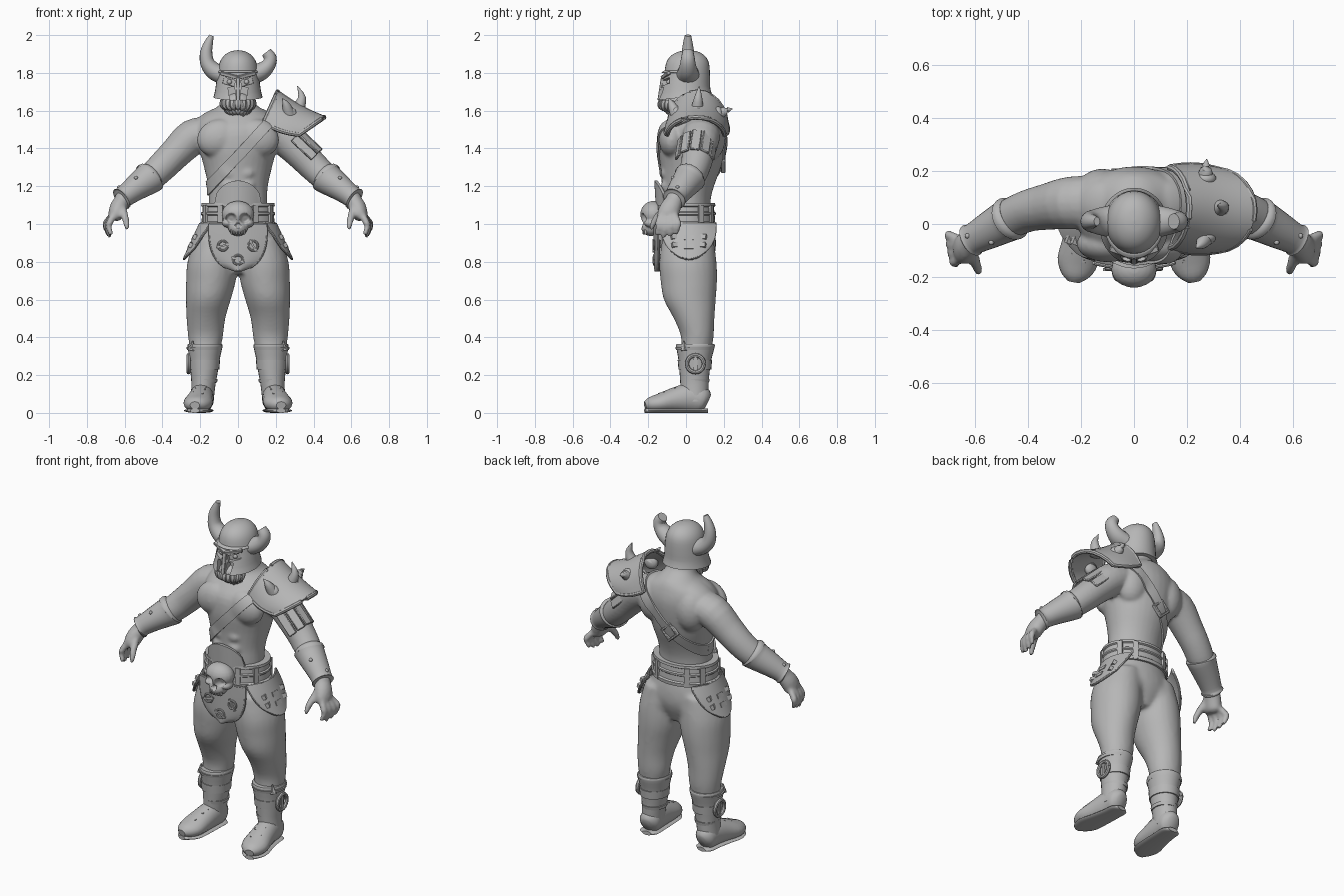
import bpy, bmesh, math, random
from math import sin, cos, pi, sqrt, radians
from mathutils import Vector, Matrix, Euler

cube = bpy.data.objects.get("Cube")
if cube:
    bpy.data.objects.remove(cube, do_unlink=True)
random.seed(4)
SIDES = (-1, 1)

grey = bpy.data.materials.new("plain grey")
grey.use_nodes = True
grey.diffuse_color = (0.47, 0.47, 0.47, 1)
grey.node_tree.nodes["Principled BSDF"].inputs["Base Color"].default_value = grey.diffuse_color


def smooth_path(pts, k):
    p = [Vector(q) for q in pts]
    p = [p[0] * 2 - p[1]] + p + [p[-1] * 2 - p[-2]]
    out = []
    for a, b, c, d in zip(p, p[1:], p[2:], p[3:]):
        for i in range(k):
            t = i / k
            out.append(b + (c - a) * (t / 2) + (a * 2 - b * 5 + c * 4 - d) * (t * t / 2)
                       + (b * 3 - a - c * 3 + d) * (t ** 3 / 2))
    return out + [p[-2]]


def tube(bm, pts, s=1, n=16, hint=(0, 1, 0), flat=False, k=3):
    """Loft of ellipses; each point is x, y, z, side radius, other radius."""
    path = smooth_path(pts, k)
    mids = [Vector((p[0] * s, p[1], p[2])) for p in path]
    rings = []
    for i, (p, c) in enumerate(zip(path, mids)):
        t = (mids[min(i + 1, len(mids) - 1)] - mids[max(i - 1, 0)]).normalized()
        t = Vector((0, 0, 1)) if flat else t
        h = Vector(hint) if abs(t.dot(Vector(hint))) < 0.95 else Vector((1, 0, 0))
        side = h.cross(t).normalized()
        w = t.cross(side)
        a, b = max(p[3], 0.001), max(p[4], 0.001)
        rings.append([bm.verts.new(c + side * a * cos(2 * pi * j / n) + w * b * sin(2 * pi * j / n))
                      for j in range(n)])
    for r, q in zip(rings, rings[1:]):
        for j in range(n):
            bm.faces.new((r[j], r[(j + 1) % n], q[(j + 1) % n], q[j]))
    bm.faces.new(rings[0])
    bm.faces.new(rings[-1])


def ball(bm, loc, size, rot=(0, 0, 0)):
    bmesh.ops.create_uvsphere(bm, u_segments=20, v_segments=12, radius=1,
                              matrix=Matrix.LocRotScale(Vector(loc), Euler(rot), Vector(size)))


def box(bm, loc, size, rot=(0, 0, 0)):
    rot = rot if isinstance(rot, Matrix) else Euler(rot)
    bmesh.ops.create_cube(bm, size=1, matrix=Matrix.LocRotScale(Vector(loc), rot, Vector(size)))


def sheet(bm, f, nu=12, nv=16):
    g = [[bm.verts.new(f(i / nu, 2 * j / nv - 1)) for j in range(nv + 1)] for i in range(nu + 1)]
    for r, q in zip(g, g[1:]):
        for j in range(nv):
            bm.faces.new((r[j], r[j + 1], q[j + 1], q[j]))


def rim(bm, f, r, n=12):
    e = [i / n for i in range(n)]
    par = ([(0, 2 * t - 1) for t in e] + [(t, 1) for t in e]
           + [(1, 1 - 2 * t) for t in e] + [(1 - t, -1) for t in e] + [(0, -1)])
    tube(bm, [(*f(u, v), r, r) for u, v in par], n=8, k=1)


def ring(bm, c, r, thick, axis):
    pts = []
    for i in range(21):
        a, b = r * cos(i * pi / 10), r * sin(i * pi / 10)
        off = (0, a, b) if axis == "x" else (a, 0, b)
        pts.append((*(Vector(c) + Vector(off)), thick, thick))
    tube(bm, pts, n=8, k=1, hint=(1, 0, 0) if axis == "x" else (0, 1, 0))


def make(name, bm, voxel=0, thick=0, bevel=0, cut=None):
    bmesh.ops.recalc_face_normals(bm, faces=bm.faces)
    me = bpy.data.meshes.new(name)
    bm.to_mesh(me)
    bm.free()
    ob = bpy.data.objects.new(name, me)
    bpy.context.collection.objects.link(ob)
    if voxel:
        m = ob.modifiers.new("skin", "REMESH")
        m.mode, m.voxel_size = "VOXEL", voxel
        m = ob.modifiers.new("soften", "SMOOTH")
        m.factor, m.iterations = 0.5, 7
    if thick:
        m = ob.modifiers.new("thick", "SOLIDIFY")
        m.thickness, m.offset = thick, 0
    if cut:
        m = ob.modifiers.new("cut", "BOOLEAN")
        m.object, m.operation = cut, "DIFFERENCE"
        cut.hide_render = True
    if bevel:
        ob.modifiers.new("bevel", "BEVEL").width = bevel
    bpy.context.view_layer.update()
    done = bpy.data.meshes.new_from_object(ob.evaluated_get(bpy.context.evaluated_depsgraph_get()))
    ob.modifiers.clear()
    ob.data = done
    done.materials.clear()
    done.materials.append(grey)
    if cut:
        bpy.data.objects.remove(cut, do_unlink=True)
    bpy.ops.object.select_all(action="DESELECT")
    ob.select_set(True)
    bpy.context.view_layer.objects.active = ob
    bpy.ops.object.shade_smooth_by_angle(angle=radians(40))
    return ob


# Bare upper body with arms and hands
bm = bmesh.new()
tube(bm, [(0, 0, 1.0, .16, .13), (0, 0, 1.12, .155, .13), (0, .01, 1.2, .158, .138), (0, .025, 1.3, .18, .16),
          (0, .03, 1.4, .205, .178), (0, .04, 1.5, .22, .178), (0, .06, 1.57, .19, .145),
          (0, .07, 1.62, .11, .11), (0, .04, 1.67, .08, .08), (0, .02, 1.75, .08, .08)], n=32, flat=True)
for s in SIDES:
    ball(bm, (s * .1, -.075, 1.455), (.12, .07, .1), (0, s * .3, 0))
    ball(bm, (s * .12, .12, 1.46), (.1, .09, .13))
    ball(bm, (s * .12, .08, 1.56), (.12, .09, .05), (0, s * .4, 0))
    for z in (1.2, 1.27, 1.34):
        ball(bm, (s * .045, -.09, z), (.05, .045, .04))
    tube(bm, [(.14, .08, 1.49, .08, .1), (.24, .08, 1.46, .095, .1), (.33, .065, 1.375, .085, .088),
              (.4, .05, 1.305, .08, .08), (.47, .02, 1.24, .073, .075), (.56, -.03, 1.175, .053, .06),
              (.62, -.065, 1.125, .042, .045)], s, n=20)
    tube(bm, [(.6, -.05, 1.14, .042, .042), (.632, -.08, 1.09, .046, .055), (.648, -.1, 1.045, .04, .056),
              (.655, -.105, 1.025, .025, .04)], s)
    for i in range(4):
        y = -.145 + i * .034
        x = .678 + i * .006
        drop = .012 * abs(i - 1.3)
        tube(bm, [(.65, y * .6 - .04, 1.06, .02, .018), (x, y, 1.01, .019, .018),
                  (x + .006, y, .97 + drop, .017, .017), (x - .008, y - .01, .925 + drop, .012, .012)], s, n=10)
    tube(bm, [(.62, -.09, 1.1, .026, .025), (.602, -.14, 1.05, .021, .021), (.592, -.17, 1.01, .018, .018),
              (.587, -.185, .97, .011, .011)], s, n=10)
body = make("bare_upper_body", bm, voxel=.009)

# Trousers
bm = bmesh.new()
tube(bm, [(0, .01, .74, .08, .1), (0, .01, .85, .22, .145), (0, .01, .95, .2, .145), (0, 0, 1.05, .17, .13)],
     n=32, flat=True)
for s in SIDES:
    tube(bm, [(.115, .01, .93, .115, .135), (.135, .01, .8, .133, .152), (.143, .015, .7, .132, .15),
              (.157, .02, .6, .119, .138), (.17, .043, .5, .103, .108), (.172, .06, .4, .092, .086),
              (.176, .05, .3, .075, .08)], s, n=24, flat=True)
    ball(bm, (s * .11, .07, .84), (.11, .085, .1))
make("trousers", bm, voxel=.012)

# Boots: shaft, foot, sole, straps, buckle and laces
bm = bmesh.new()
for s in SIDES:
    tube(bm, [(.19, .045, .06, .06, .07), (.183, .045, .15, .064, .075), (.18, .045, .2, .07, .078),
              (.177, .047, .28, .08, .087), (.175, .05, .35, .092, .102), (.175, .05, .365, .09, .1)],
         s, n=24, flat=True)
    foot = [(.185, .115, .06, .03, .04), (.187, .09, .07, .058, .068), (.19, .03, .08, .062, .08),
            (.2, -.06, .068, .07, .066), (.213, -.14, .052, .077, .05), (.223, -.19, .045, .056, .038),
            (.228, -.217, .04, .026, .02)]
    tube(bm, foot, s, hint=(0, 0, 1))
    tube(bm, [(x, y, .012, a * .98, .012) for x, y, z, a, b in foot], s, hint=(0, 0, 1))
    for z, h, r in ((.17, .01, .067), (.255, .024, .079), (.34, .008, .092)):
        tube(bm, [(.178, .047, z - h, r, r + .008), (.178, .047, z + h, r + .004, r + .012)],
             s, n=24, flat=True, k=1)
    ring(bm, (s * .262, .05, .26), .045, .011, "x")
    box(bm, (s * .256, .05, .26), (.018, .02, .09))
    tube(bm, [(.245, -.01, .33, .02, .02), (.24, -.012, .38, .004, .004)], s, n=6)
    for i in range(4):
        box(bm, (s * (.197 + i * .005), -.05 - i * .028, .13 - i * .011), (.06, .01, .012),
            (.4, s * .1, s * (.25 if i % 2 else -.25)))
make("boots", bm)

# Bracers
bm = bmesh.new()
for s in SIDES:
    tube(bm, [(.455, .028, 1.256, .074, .075), (.466, .021, 1.247, .088, .086), (.478, .014, 1.236, .083, .082),
              (.55, -.025, 1.185, .067, .07), (.605, -.055, 1.143, .057, .06), (.617, -.062, 1.133, .063, .064),
              (.622, -.065, 1.13, .045, .045)], s, n=24)
    for x, y, z in ((.55, .01, 1.262), (.63, -.045, 1.195), (.54, -.07, 1.245)):
        ball(bm, (s * x, y, z), (.01, .01, .01))
make("bracers", bm)

# Helmet with eye slits, nose guard and brow plates
bm = bmesh.new()
for s in SIDES:
    box(bm, (s * .053, -.125, 1.752), (.07, .07, .032), (0, -s * .25, s * .25))
    box(bm, (s * .028, -.14, 1.67), (.034, .09, .11), (0, s * .15, 0))
cutter = make("helmet_cutter", bm)
bm = bmesh.new()
tube(bm, [(0, -.008, 1.672, .13, .145), (0, -.005, 1.71, .121, .133), (0, .005, 1.78, .111, .122),
          (0, .008, 1.85, .099, .114), (0, .01, 1.89, .075, .09), (0, .012, 1.913, .04, .05),
          (0, .012, 1.92, .005, .005)], n=32, flat=True)
for v in bm.verts:
    if v.co.z < 1.72:
        v.co.z += v.co.y * .11
make("helmet", bm, cut=cutter)
bm = bmesh.new()
for s in SIDES:
    box(bm, (s * .046, -.108, 1.787), (.1, .02, .018), (.2, -s * .25, s * .33))
    ball(bm, (s * .045, -.09, 1.752), (.013, .013, .013))
box(bm, (0, -.132, 1.715), (.022, .02, .12), (-.15, 0, 0))
tube(bm, [(0, -.008 + .01 * i, 1.8 + .012 * i, .112 - .003 * i, .124 - .004 * i) for i in range(2)],
     n=32, flat=True, k=1)
make("visor_trim", bm, bevel=.002)

# Horns, one whole and one broken short
bm = bmesh.new()
tube(bm, [(-.085, .01, 1.79, .05, .062), (-.13, .01, 1.812, .046, .052), (-.163, .01, 1.855, .038, .041),
          (-.168, .01, 1.91, .032, .033), (-.155, .01, 1.96, .023, .025), (-.14, .01, 1.998, .012, .017)])
tube(bm, [(.085, .01, 1.79, .05, .062), (.13, .01, 1.812, .046, .052), (.163, .01, 1.845, .037, .042),
          (.17, .01, 1.88, .034, .036), (.15, .01, 1.91, .028, .03)])
make("horns", bm)

# Beard of tapered locks
bm = bmesh.new()
ball(bm, (0, -.06, 1.645), (.08, .075, .055))
for row in range(2):
    for i in range(9):
        a = (i - 4) * .33
        x, y, z = .075 * sin(a), -.05 - .075 * cos(a), 1.65 - row * .025
        w = 1 - row * .3
        tube(bm, [(x * w, y * w, z, .024, .022), (x * w * 1.04, y * w - .008, z - .026, .019, .018),
                  (x * w * .8, y * w, z - .045 - random.random() * .012, .005, .005)], n=8)
make("beard", bm)


# Shoulder guard with rim and spikes
def guard(u, v):
    t = v * radians(85)
    bulge = .012 * sin(pi * u)
    return ((.13 + .08 * cos(t)) * (1 - u) + (.31 + .145 * cos(t)) * u,
            .062 + (.152 + bulge) * sin(t) - .01 * u,
            (1.52 + .18 * cos(t)) * (1 - u) + (1.465 + .1 * cos(t)) * u - bulge)


bm = bmesh.new()
sheet(bm, guard)
make("shoulder_guard", bm, thick=.018)
bm = bmesh.new()
rim(bm, guard, .013)
make("shoulder_guard_rim", bm)
bm = bmesh.new()
for base, mid, tip in (((.27, -.05, 1.58), (.255, -.075, 1.63), (.235, -.09, 1.665)),
                       ((.32, .06, 1.61), (.338, .065, 1.67), (.315, .07, 1.73)),
                       ((.27, .17, 1.58), (.272, .21, 1.6), (.275, .245, 1.61))):
    tube(bm, [(*base, .034, .034), (*mid, .021, .021), (*tip, .002, .002)])
    ball(bm, base, (.042, .042, .022) if base[2] > 1.6 else (.042, .028, .042))
make("shoulder_spikes", bm)

# Leather strips hanging under the guard
bm = bmesh.new()
along, up = Vector((.72, -.1, -.68)).normalized(), Vector((.68, 0, .72)).normalized()
for i in range(5):
    a = (i - 2) * .56
    out = up * cos(a) + Vector((0, sin(a), 0))
    frame = Matrix((along, out.cross(along), out)).transposed()
    box(bm, Vector((.27, .06, 1.42)) + out * .1 + along * .07, (.15, .05, .014), frame)
make("shoulder_strips", bm, bevel=.004)

# Chest strap wrapped around the torso, with a back buckle
centre, rise = Vector((0, .02, 1.36)), Vector((.68, 0, .73)).normalized()
across = Vector((-rise.z, 0, rise.x))


def strap(u, v):
    d = rise * cos(v * pi) + Vector((0, sin(v * pi), 0))
    o = centre + across * .028 * (2 * u - 1)
    hit, p, n, i = body.ray_cast(o + d * .6, -d)
    return p + d * .003 if hit else o + d * .2


bm = bmesh.new()
sheet(bm, strap, 2, 64)
make("chest_strap", bm, thick=.014)
bm = bmesh.new()
p = strap(.5, .58)
tilt = (0, -.82, 0)
for w in SIDES:
    box(bm, p + rise * .035 * w + Vector((0, .004, 0)), (.014, .025, .085), tilt)
    box(bm, p + across * .035 * w + Vector((0, .004, 0)), (.08, .025, .014), tilt)
make("strap_buckle", bm, bevel=.004)

# Belt, loops and belly plate
bm = bmesh.new()
tube(bm, [(0, 0, z, .177 + b, .138 + b) for z, b in
          ((.985, 0), (.985, .022), (1.005, .024), (1.012, .016), (1.045, .014), (1.05, .02),
           (1.06, .02), (1.065, .012), (1.09, .01), (1.095, .018), (1.11, .016), (1.11, -.015))],
     n=40, flat=True, k=1)
for s in SIDES:
    for t in (.5, 1.1, 2.1, 2.6):
        box(bm, (s * .19 * sin(t), -.152 * cos(t), 1.045), (.03, .02, .11), (0, 0, s * t))
make("belt", bm)
bm = bmesh.new()
sheet(bm, lambda u, v: (.125 * v, -.16 + .055 * v * v + .01 * (1 - u), 1.06 + u * (.04 + .13 * sqrt(1 - v * v))))
make("belly_plate", bm, thick=.016)

# Skull ornament, eye sockets and nose pushed in
bm = bmesh.new()
ball(bm, (0, -.172, 1.052), (.086, .07, .07))
ball(bm, (0, -.185, .98), (.052, .052, .044))
for s in SIDES:
    ball(bm, (s * .055, -.18, 1.005), (.03, .042, .024))
skull = make("skull", bm, voxel=.005)
for v in skull.data.vertices:
    for x, z, r in ((-.036, 1.03, .028), (.036, 1.03, .028), (0, .992, .015)):
        d = sqrt((v.co.x - x) ** 2 + (v.co.z - z) ** 2) / r
        if d < 1 and v.co.y < -.18:
            v.co.y += .03 * (1 - d ** 4)
bm = bmesh.new()
for i in range(6):
    box(bm, ((i - 2.5) * .014, -.224 + .004 * abs(i - 2.5), .958), (.011, .016, .026))
make("skull_teeth", bm, bevel=.003)


# Front flap with round emblems
def apron(u, v):
    w = .152 * sqrt(max(1 - u ** 3, .01))
    return (w * v, -.168 + .02 * v * v + .006 * u, 1.0 - .245 * u)


bm = bmesh.new()
sheet(bm, apron)
make("front_flap", bm, thick=.012)
bm = bmesh.new()
rim(bm, apron, .007)
for x, z in ((-.08, .885), (.08, .885), (0, .81)):
    ring(bm, (x, -.17, z), .025, .006, "y")
    box(bm, (x, -.172, z), (.075, .01, .01), (0, .4 + x * 8, 0))
make("flap_trim", bm)


# Hip flaps with riveted plates
def hip(u, v):
    return (.2 + .085 * u - .055 * v * v, .015 + v * (.14 - .035 * u ** 3), 1.0 - u * (.185 - .06 * v * v))


bm, trim = bmesh.new(), bmesh.new()
for s in SIDES:
    def side(u, v):
        x, y, z = hip(u, v)
        return (s * x, y, z)
    sheet(bm, side)
    rim(trim, side, .007)
    for u in (.4, .66):
        for v in (-.5, 0, .5):
            box(trim, side(u, v), (.02, .05, .026), (0, -s * .4, -s * v * .7))
make("hip_flaps", bm, thick=.014)
make("hip_flap_trim", trim)
